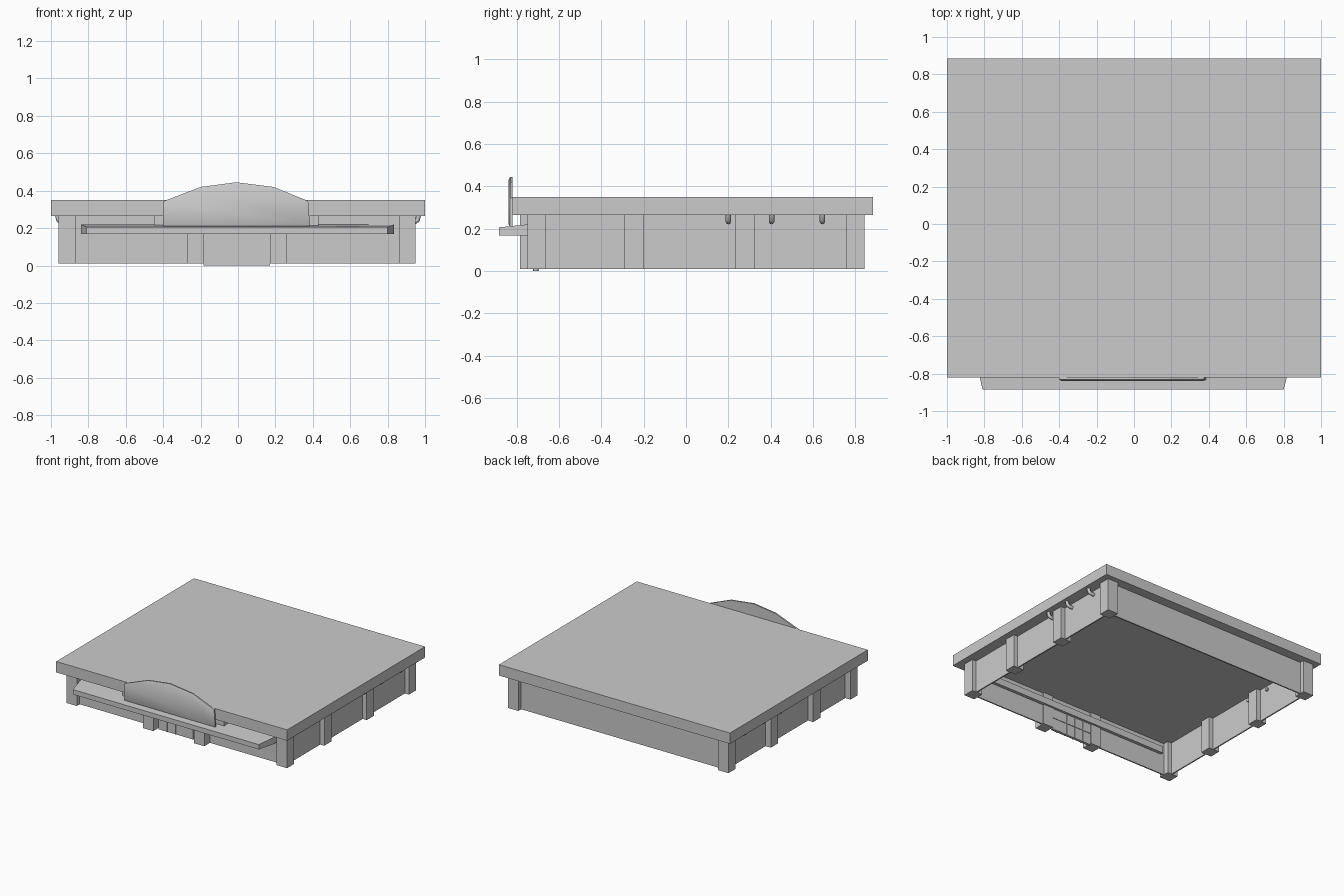
import bpy
import bmesh

cube = bpy.data.objects.get("Cube")
if cube:
    bpy.data.objects.remove(cube, do_unlink=True)

grey = bpy.data.materials.new("plain grey")
grey.use_nodes = True
colour = (0.6, 0.6, 0.6, 1)
grey.diffuse_color = colour
grey.node_tree.nodes["Principled BSDF"].inputs["Base Color"].default_value = colour


def add_object(name, bm):
    bmesh.ops.recalc_face_normals(bm, faces=bm.faces[:])
    mesh = bpy.data.meshes.new(name)
    bm.to_mesh(mesh)
    bm.free()
    mesh.materials.append(grey)
    obj = bpy.data.objects.new(name, mesh)
    bpy.context.collection.objects.link(obj)
    return obj


def box(name, x, y, z):
    """Box from three (low, high) ranges."""
    bm = bmesh.new()
    bmesh.ops.create_cube(bm, size=1)
    for v in bm.verts:
        v.co = [lo + (c + 0.5) * (hi - lo) for c, (lo, hi) in zip(v.co, (x, y, z))]
    return add_object(name, bm)


def prism(points, offset):
    """Extrude a polygon along an offset; returns the bmesh and its end face."""
    bm = bmesh.new()
    face = bm.faces.new([bm.verts.new(p) for p in points])
    new = bmesh.ops.extrude_face_region(bm, geom=[face], use_keep_orig=True)["geom"]
    bmesh.ops.translate(bm, vec=offset, verts=[g for g in new if isinstance(g, bmesh.types.BMVert)])
    return bm, [g for g in new if isinstance(g, bmesh.types.BMFace)][0]


BASE, EAVES = 0.01, 0.265

# Roof slab
box("roof_slab", (-1, 1), (-0.82, 0.885), (EAVES, 0.35))

# Thin outer walls
for side, x in (("right", -0.915), ("left", 0.905)):
    box(side + "_wall", (x, x + 0.01), (-0.71, 0.81), (BASE, EAVES))
box("front_wall", (-0.91, 0.91), (-0.715, -0.705), (BASE, EAVES))
box("back_wall", (-0.91, 0.91), (0.80, 0.81), (BASE, EAVES))

# Side and corner pillars
for side, x in (("right", (-0.96, -0.87)), ("left", (0.86, 0.95))):
    for i, y in enumerate((-0.75, -0.29, 0.235, 0.757)):
        box(f"{side}_pillar_{i + 1}", x, (y, y + 0.088), (BASE, EAVES))

# Entrance pillars, door panel and mullions
for side, x in (("right", -0.272), ("left", 0.17)):
    box(side + "_entrance_pillar", (x, x + 0.088), (-0.785, -0.695), (BASE, EAVES))
box("door_panel", (-0.184, 0.17), (-0.72, -0.70), (0, 0.17))
for i in range(4):
    x = -0.115 + i * 0.075
    box(f"door_mullion_{i + 1}", (x, x + 0.008), (-0.724, -0.695), (0, 0.17))
box("door_rail", (-0.184, 0.17), (-0.724, -0.695), (0.09, 0.097))

# Tapered entrance canopy, slightly thicker at the wall
bm, top = prism([(-0.81, -0.885, 0.168), (0.80, -0.885, 0.168),
                 (0.835, -0.75, 0.168), (0.835, -0.68, 0.168),
                 (-0.84, -0.68, 0.168), (-0.84, -0.75, 0.168)], (0, 0, 0.052))
for v in top.verts:
    if v.co.y < -0.8:
        v.co.z = 0.206
add_object("entrance_canopy", bm)

# Beam behind the arched panel
box("panel_beam", (-0.45, 0.43), (-0.785, -0.71), (0.21, EAVES))

# Arched front panel with a softened front edge
arch = [(-0.4, 0.21), (-0.4, 0.343), (-0.2, 0.42), (-0.01, 0.445),
        (0.19, 0.42), (0.375, 0.345), (0.385, 0.21)]
bm, front = prism([(x, -0.82, z) for x, z in arch], (0, -0.012, 0))
bmesh.ops.inset_region(bm, faces=[front], thickness=0.015)
for v in front.verts:
    v.co.y -= 0.007
panel = add_object("arched_panel", bm)
for p in panel.data.polygons:
    p.use_smooth = abs(p.normal.y) > 0.2

# Small bent pipes under the eaves on both sides
for side, s in (("right", -1), ("left", 1)):
    for i, y in enumerate((0.2, 0.405, 0.645)):
        curve = bpy.data.curves.new("pipe_path", "CURVE")
        curve.dimensions = "3D"
        curve.bevel_depth = 0.013
        curve.bevel_resolution = 2
        curve.use_fill_caps = True
        path = curve.splines.new("POLY")
        path.points.add(3)
        for point, (x, z) in zip(path.points, ((0.89, 0.233), (0.945, 0.233), (0.96, 0.243), (0.966, 0.27))):
            point.co = (s * x, y, z, 1)
        curve.materials.append(grey)
        pipe = bpy.data.objects.new(f"{side}_pipe_{i + 1}", curve)
        bpy.context.collection.objects.link(pipe)
